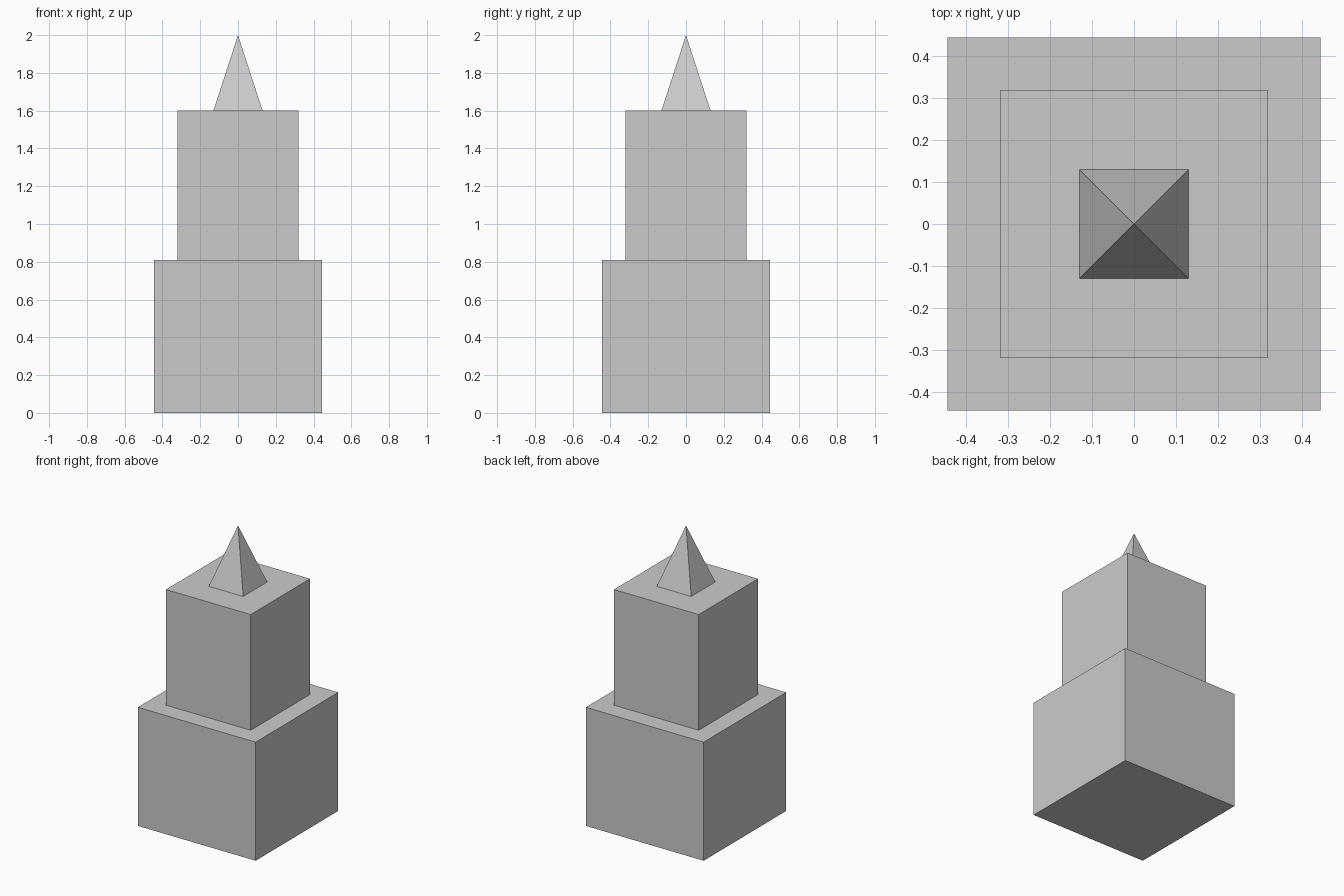
import bpy
import math

cube = bpy.data.objects.get("Cube")
if cube:
    bpy.data.objects.remove(cube, do_unlink=True)

# Single stone colour
stone = bpy.data.materials.new("grey_stone")
stone.use_nodes = True
GREY = (0.6, 0.6, 0.6, 1.0)
stone.diffuse_color = GREY
stone.node_tree.nodes["Principled BSDF"].inputs["Base Color"].default_value = GREY


def finish(name):
    obj = bpy.context.object
    obj.name = obj.data.name = name
    obj.data.materials.append(stone)
    return obj


def block(name, half, bottom, top):
    bpy.ops.mesh.primitive_cube_add(size=1, location=(0, 0, (bottom + top) / 2))
    bpy.context.object.scale = (2 * half, 2 * half, top - bottom)
    bpy.ops.object.transform_apply(location=False, rotation=False, scale=True)
    return finish(name)


def pyramid(name, half, bottom, top):
    bpy.ops.mesh.primitive_cone_add(
        vertices=4, radius1=half * math.sqrt(2), radius2=0, depth=top - bottom,
        location=(0, 0, (bottom + top) / 2), rotation=(0, 0, math.pi / 4))
    bpy.ops.object.transform_apply(location=False, rotation=True, scale=False)
    return finish(name)


# Two stacked blocks with a pointed spire
block("lower_block", 0.445, 0.0, 0.81)
block("upper_block", 0.32, 0.81, 1.6)
pyramid("spire", 0.13, 1.6, 2.0)
